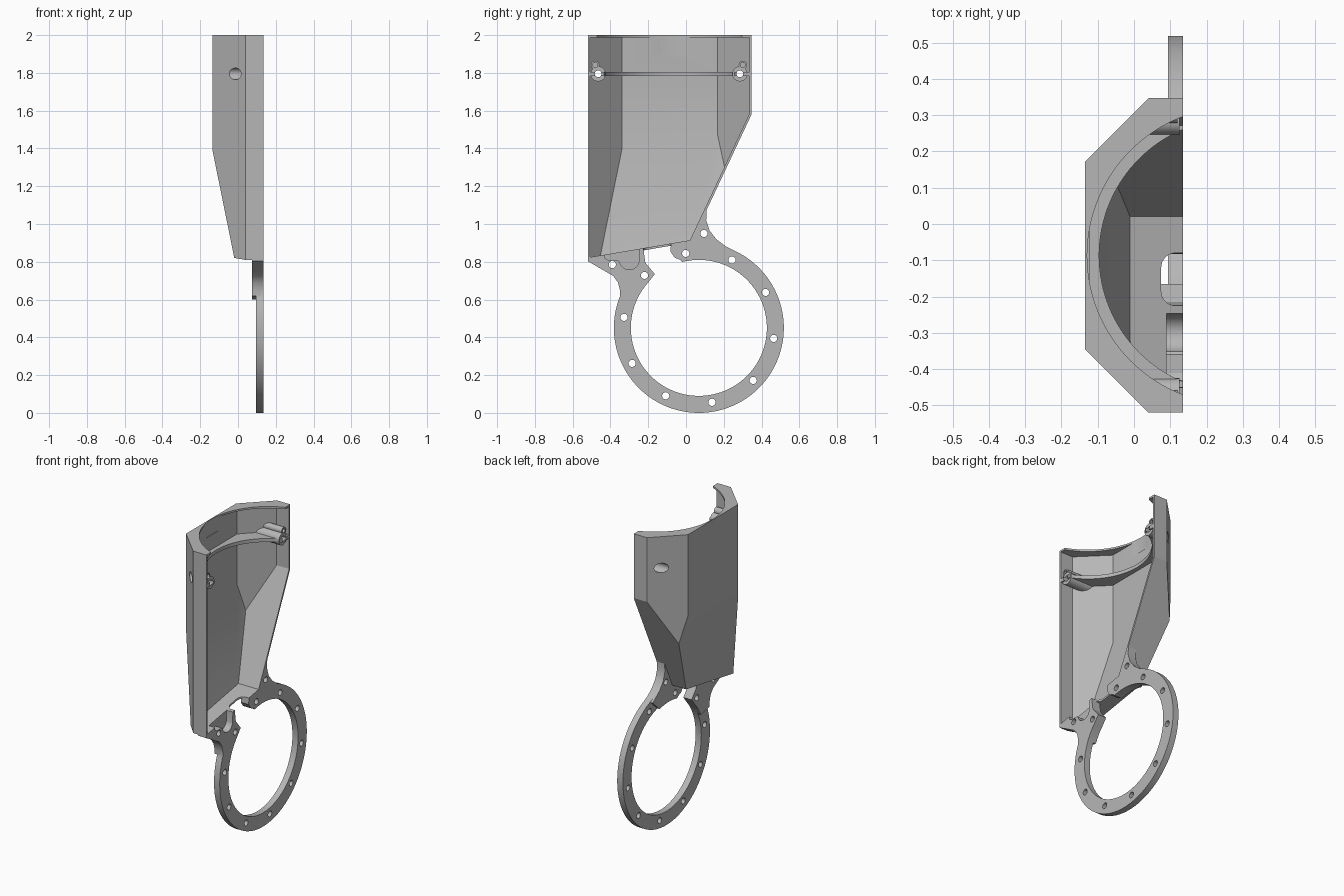
import bpy, bmesh
from math import sin, cos, radians, pi
from mathutils import Vector, Matrix

cube = bpy.data.objects.get("Cube")
if cube:
    bpy.data.objects.remove(cube, do_unlink=True)

grey = bpy.data.materials.new("plain grey")
grey.use_nodes = True
grey.diffuse_color = (0.47, 0.47, 0.47, 1)
grey.node_tree.nodes["Principled BSDF"].inputs["Base Color"].default_value = grey.diffuse_color

FACE = 0.135          # open mating plane
WALL = 0.012
SHELL_PLANES = [      # outward normal, point on plane
    ((0, 1, 0), (0, 0.347, 0)),
    ((0, -1, 0), (0, -0.52, 0)),
    ((-1, 0, 0), (-FACE, 0, 0)),
    ((-1, 1, 0), (0.04, 0.347, 0)),
    ((-1, -1, 0), (0.04, -0.52, 0)),
    ((0, 1, -0.47), (0, 0.347, 1.58)),
    ((-1, 0.033, -0.209), (-FACE, -0.345, 1.39)),
    ((0, 0.17, -1), (0, -0.52, 0.81)),
]


def finish(name, bm):
    bmesh.ops.recalc_face_normals(bm, faces=bm.faces)
    mesh = bpy.data.meshes.new(name)
    bm.to_mesh(mesh)
    bm.free()
    mesh.materials.append(grey)
    ob = bpy.data.objects.new(name, mesh)
    bpy.context.collection.objects.link(ob)
    return ob


def convex(name, inset, x_max, z_min, z_max):
    """Body bounded by the shell planes, each moved inward by inset."""
    bm = bmesh.new()
    bmesh.ops.create_cube(bm, size=6)
    limits = [((1, 0, 0), (x_max, 0, 0)), ((0, 0, 1), (0, 0, z_max)),
              ((0, 0, -1), (0, 0, z_min))]
    moved = [(n, Vector(p) - Vector(n).normalized() * inset) for n, p in SHELL_PLANES]
    for n, p in moved + limits:
        bmesh.ops.bisect_plane(bm, geom=bm.verts[:] + bm.edges[:] + bm.faces[:],
                               plane_co=p, plane_no=n, clear_outer=True)
        bmesh.ops.holes_fill(bm, edges=bm.edges[:], sides=0)
    return finish(name, bm)


def prism(name, points, start, end, axis="x"):
    """Extrude an outline along x (points are y, z) or z (points are x, y)."""
    place = (lambda p: (start, *p)) if axis == "x" else (lambda p: (*p, start))
    step = Vector((end - start, 0, 0)) if axis == "x" else Vector((0, 0, end - start))
    bm = bmesh.new()
    face = bm.faces.new([bm.verts.new(place(p)) for p in points])
    new = bmesh.ops.extrude_face_region(bm, geom=[face])["geom"]
    bmesh.ops.translate(bm, vec=step, verts=[v for v in new if isinstance(v, bmesh.types.BMVert)])
    return finish(name, bm)


def arc(cy, cz, r, a, b, n):
    angles = [radians(a + (b - a) * i / n) for i in range(n + 1)]
    return [(cy + r * cos(t), cz + r * sin(t)) for t in angles]


def rod(name, c, r, start, end, axis="x", n=32):
    return prism(name, arc(*c, r, 0, 360 - 360 / n, n - 1), start, end, axis)


def boolean(ob, tool, op="DIFFERENCE"):
    mod = ob.modifiers.new(op.title(), "BOOLEAN")
    mod.operation, mod.object, mod.solver = op, tool, "EXACT"
    graph = bpy.context.evaluated_depsgraph_get()
    mesh = bpy.data.meshes.new_from_object(ob.evaluated_get(graph))
    ob.modifiers.clear()
    ob.data = mesh
    bpy.data.objects.remove(tool, do_unlink=True)


# Hollow faceted shell with a thin round-cut lip on top
shell = convex("shell", 0, FACE, 0.5, 2)
boolean(shell, convex("cavity", WALL, 0.3, 0.5, 1.988))
ARC_CENTRE = (0.281, -0.087)
boolean(shell, rod("lip_cut", ARC_CENTRE, 0.41, 1.9, 2.1, "z", 128))

# Curved inner rib
rib = convex("rib", 0.004, FACE, 1.783, 1.806)
boolean(rib, rod("rib_cut", ARC_CENTRE, 0.377, 1.7, 1.9, "z", 128))
boolean(shell, rib, "UNION")

# Screw bosses, mirrored about the shell's middle
MID = -0.09
for side in (-1, 1):
    screw, pin = (MID + side * 0.375, 1.795), (MID + side * 0.391, 1.842)
    for centre, radius, front in ((screw, 0.04, 0.125), (pin, 0.022, 0.12)):
        boss = rod("boss", centre, radius, -0.3, front)
        boolean(boss, convex("boss_limit", 0.003, 0.3, 0.5, 1.99), "INTERSECT")
        boolean(shell, boss, "UNION")
    boolean(shell, rod("counterbore", screw, 0.031, -0.3, 0.06))
    boolean(shell, rod("screw_hole", screw, 0.018, -0.3, 0.3))
    boolean(shell, rod("pin_hole", pin, 0.013, 0.06, 0.3))

# Open ring with two arms that reach up to the shell floor
RING = (0.068, 0.45)
left_edge = [(-0.52, 0.815), (-0.52, 0.803), (-0.385, 0.725), (-0.36, 0.69), (-0.35, 0.65)]
right_edge = [(0.21, 0.882), (0.16, 0.92), (0.125, 0.965), (0.107, 1.02), (0.11, 1.083),
              (0.095, 1.065), (0.024, 0.91), (-0.08, 0.89)]
right_tab = [(-0.083, 0.855), (-0.06, 0.822), (-0.03, 0.81)]
left_tab = [(-0.165, 0.735), (-0.215, 0.795), (-0.225, 0.865)]
plate = prism("ring_plate", left_edge + arc(*RING, 0.45, 158, 425, 90) + right_edge
              + right_tab + arc(*RING, 0.36, 104, -222, 110) + left_tab, 0.094, FACE)

# Thicker backing on the arms
left_pad = prism("left_arm_pad", left_edge + [(-0.35, 0.62), (-0.262, 0.6)]
                 + arc(*RING, 0.36, 154, 138, 6) + left_tab, 0.075, 0.11)
right_pad = prism("right_arm_pad", arc(*RING, 0.45, 68, 70, 2) + right_edge + right_tab
                  + arc(*RING, 0.36, 104, 75, 8), 0.078, 0.11)
boolean(plate, left_pad, "UNION")
boolean(plate, right_pad, "UNION")

# Evenly spaced ring holes and one hole in each arm
holes = [p for p in arc(*RING, 0.4, -8, 316, 9)] + [(0.095, 0.95), (-0.39, 0.785)]
for centre in holes:
    boolean(plate, rod("bolt_hole", centre, 0.019, -0.1, 0.3, n=24))

# Scooped pocket shared by the floor and the left arm
for ob in (shell, plate):
    pocket = [(-0.43, 0.9), (-0.43, 0.82), (-0.41, 0.808), (-0.36, 0.808)]
    pocket += arc(-0.3, 0.81, 0.052, 190, 350, 16) + [(-0.245, 0.9)]
    boolean(ob, prism("pocket_cut", pocket, 0.09, 0.3))

# Rounded slot through the floor
slot = [(0.3, -0.225)] + arc(0.115, -0.185, 0.04, 270, 180, 8)
slot += arc(0.115, -0.12, 0.04, 180, 90, 8) + [(0.3, -0.08)]
boolean(shell, prism("slot_cut", slot, 0.7, 0.955, "z"))

# Smooth round walls, keep creases sharp
for ob in (shell, plate):
    bpy.ops.object.select_all(action="DESELECT")
    ob.select_set(True)
    bpy.context.view_layer.objects.active = ob
    bpy.ops.object.shade_smooth_by_angle(angle=radians(25))
